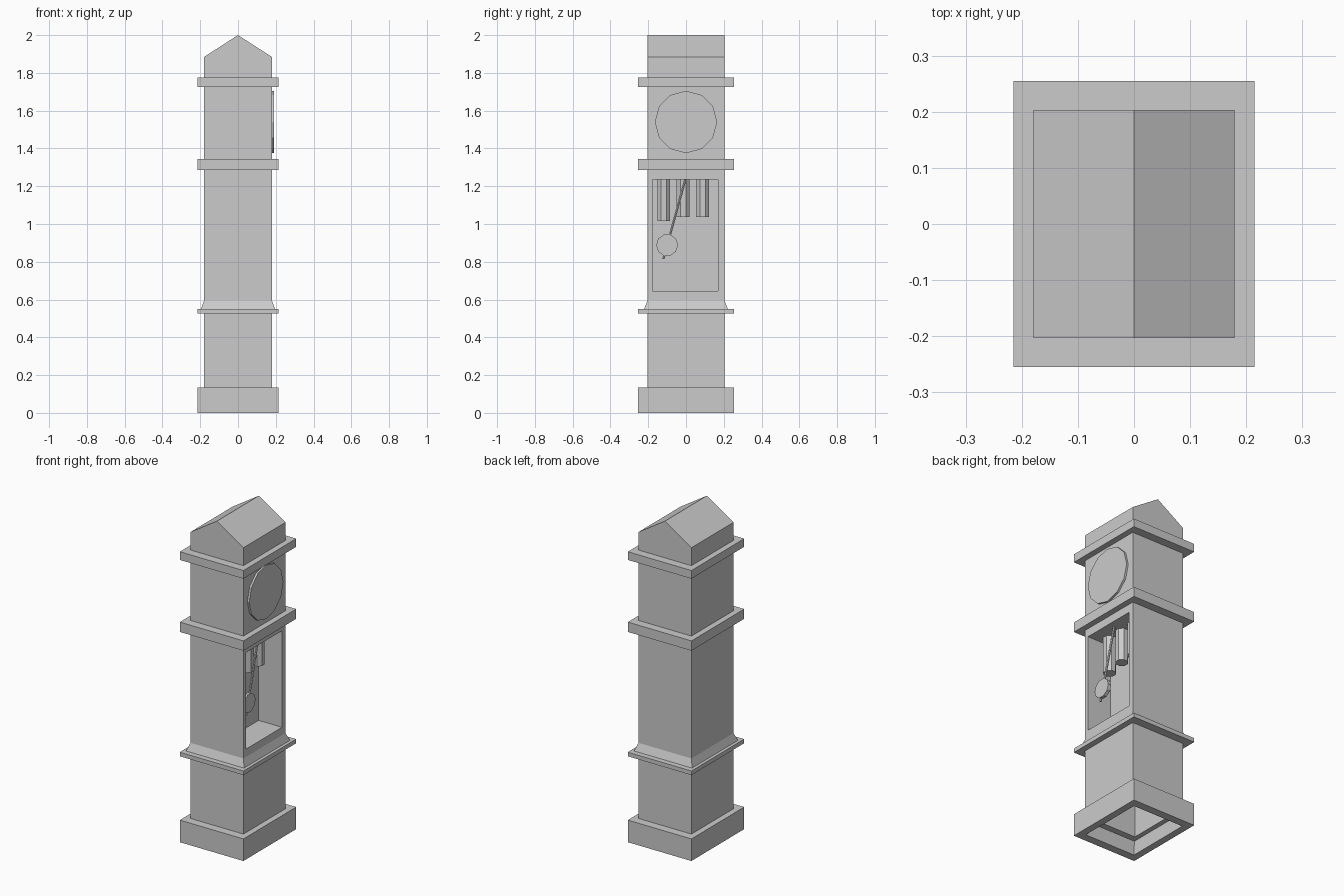
import bpy, bmesh, math
from mathutils import Vector

if "Cube" in bpy.data.objects:
    bpy.data.objects.remove(bpy.data.objects["Cube"])

HX, HY = 0.179, 0.203      # case half sizes
BX, BY = 0.215, 0.255      # moulding half sizes


def skin(name, rings, cap=True, loop=False):
    """Bridge point rings into a flat-faced object."""
    bm = bmesh.new()
    vs = [[bm.verts.new(p) for p in r] for r in rings]
    pairs = list(zip(vs, vs[1:])) + ([(vs[-1], vs[0])] if loop else [])
    for a, b in pairs:
        n = len(a)
        for i in range(n):
            j = (i + 1) % n
            bm.faces.new((a[i], a[j], b[j], b[i]))
    if cap and not loop:
        bm.faces.new(vs[0][::-1])
        bm.faces.new(vs[-1])
    bmesh.ops.recalc_face_normals(bm, faces=bm.faces)
    me = bpy.data.meshes.new(name)
    bm.to_mesh(me)
    bm.free()
    ob = bpy.data.objects.new(name, me)
    bpy.context.collection.objects.link(ob)
    return ob


def flat(hx, hy, z):
    return [(-hx, -hy, z), (hx, -hy, z), (hx, hy, z), (-hx, hy, z)]


def upright(x, y0, y1, z0, z1):
    return [(x, y0, z0), (x, y1, z0), (x, y1, z1), (x, y0, z1)]


def rod(name, a, b, r, sides, turn=0.0):
    """Prism with the given number of sides running from a to b."""
    a, b = Vector(a), Vector(b)
    q = (b - a).to_track_quat('Z', 'Y')
    pts = [q @ Vector((r * math.cos(t), r * math.sin(t), 0))
           for t in (turn + 2 * math.pi * i / sides for i in range(sides))]
    return skin(name, [[e + p for p in pts] for e in (a, b)])


# Hollow plinth and lower case, open underneath
skin("plinth", [flat(BX, BY, 0), flat(BX, BY, 0.135), flat(0.172, 0.2, 0.135),
                flat(0.172, 0.205, 0)], loop=True)
skin("lower_case", [flat(HX, HY, 0.53), flat(HX, HY, 0.085),
                    flat(0.143, 0.163, 0.085), flat(0.143, 0.163, 0.52)])

# Mouldings
for name, z0, z1 in (("waist_moulding", 0.525, 0.55),
                     ("shoulder_moulding", 1.285, 1.345),
                     ("crown_moulding", 1.725, 1.775)):
    skin(name, [flat(BX, BY, z0), flat(BX, BY, z1)])
skin("waist_slope", [flat(0.196, 0.222, 0.55), flat(HX, HY, 0.597)])

# Trunk with a window recess in its right side
skin("trunk", [upright(-HX, -HY, HY, 0.55, 1.29),
               upright(HX, -HY, HY, 0.55, 1.29),
               upright(HX, -0.178, 0.17, 0.645, 1.235),
               upright(0.02, -0.178, 0.17, 0.645, 1.235)])

# Hood and gabled top
skin("hood", [flat(HX, HY, 1.34), flat(HX, HY, 1.73)])
gable = [(-HX, 1.77), (HX, 1.77), (HX, 1.885), (0, 2.0), (-HX, 1.885)]
skin("gable_top", [[(x, y, z) for x, z in gable] for y in (-HY, HY)])

# Dial
rod("dial", (0.17, 0, 1.54), (0.191, 0, 1.54), 0.165, 12)

# Weights
for y, z in ((-0.118, 1.015), (-0.015, 1.037), (0.088, 1.037)):
    rod("weight", (0.075, y, z), (0.075, y, 1.235), 0.037, 8, math.pi / 8)

# Swinging pendulum
rod("pendulum_rod", (0.138, -0.004, 1.235), (0.138, -0.12, 0.815), 0.007, 6)
rod("pendulum_bob", (0.128, -0.1, 0.888), (0.148, -0.1, 0.888), 0.058, 10)
